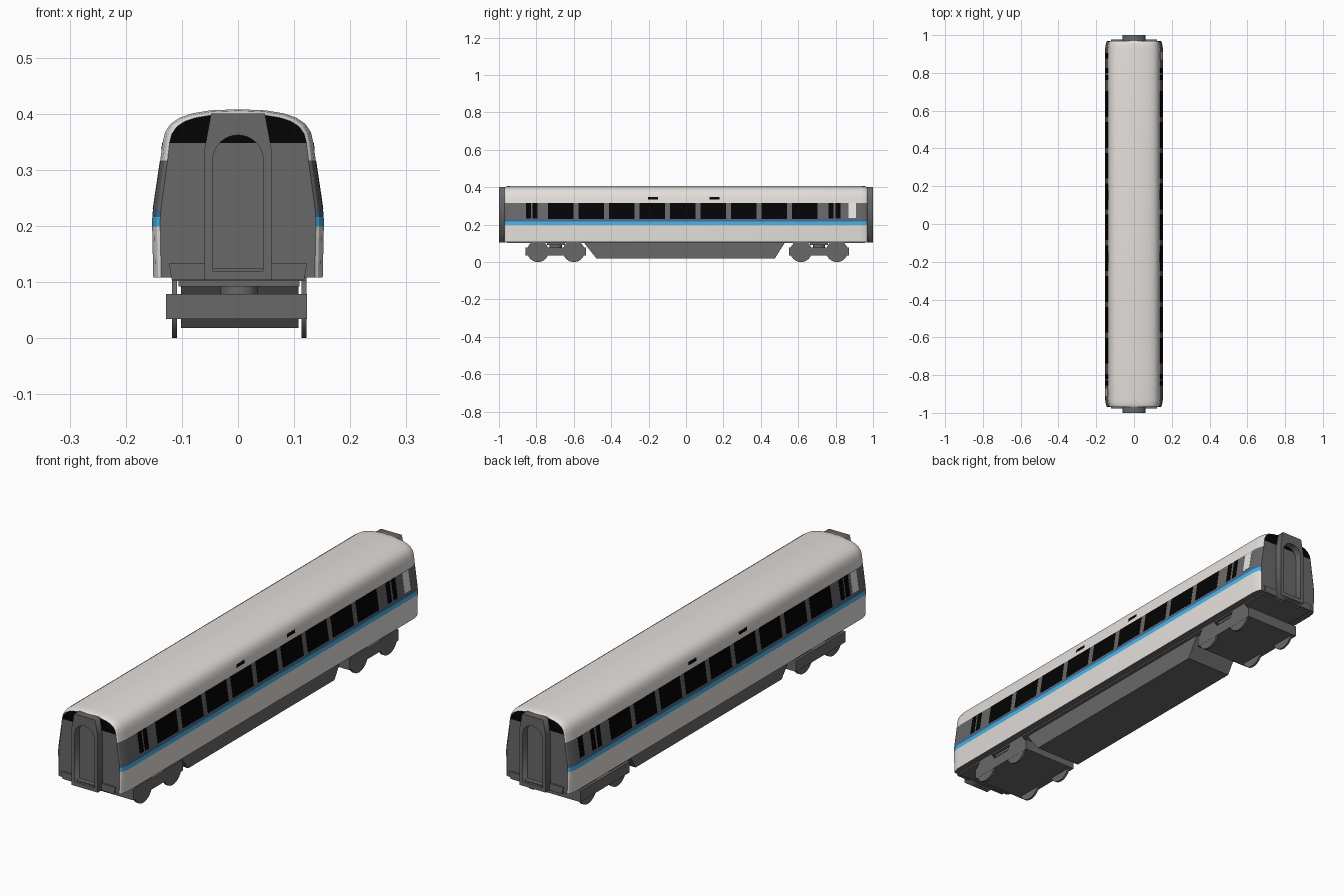
import bpy, bmesh, math
from mathutils import Matrix

if "Cube" in bpy.data.objects:
    bpy.data.objects.remove(bpy.data.objects["Cube"])


def material(name, rgb):
    m = bpy.data.materials.new(name)
    m.diffuse_color = (*rgb, 1)
    m.use_nodes = True
    m.node_tree.nodes["Principled BSDF"].inputs["Base Color"].default_value = m.diffuse_color
    return m


WHITE = material("warm white paint", (0.78, 0.74, 0.71))
GREY = material("dark grey", (0.14, 0.14, 0.14))
LIGHT_BLUE = material("light blue", (0.06, 0.47, 0.80))
DARK_BLUE = material("dark blue", (0.07, 0.14, 0.28))
BLACK = material("black glass", (0.001, 0.001, 0.001))
PALE = material("pale panel", (0.88, 0.87, 0.86))


def finish(name, bm, mats, smooth=False):
    bmesh.ops.recalc_face_normals(bm, faces=bm.faces[:])
    mesh = bpy.data.meshes.new(name)
    bm.to_mesh(mesh)
    bm.free()
    ob = bpy.data.objects.new(name, mesh)
    bpy.context.collection.objects.link(ob)
    for m in mats:
        mesh.materials.append(m)
    if smooth:
        bpy.ops.object.select_all(action='DESELECT')
        ob.select_set(True)
        bpy.context.view_layer.objects.active = ob
        bpy.ops.object.shade_smooth_by_angle(angle=math.radians(30))
    return ob


def prism(name, a, b, mat):
    """Solid joining two matching outlines of 3D points."""
    bm = bmesh.new()
    va, vb = [[bm.verts.new(p) for p in ring] for ring in (a, b)]
    bm.faces.new(va)
    bm.faces.new(vb)
    for i in range(len(a)):
        j = (i + 1) % len(a)
        bm.faces.new((va[i], va[j], vb[j], vb[i]))
    return finish(name, bm, [mat])


def box(name, x, y, z, mat=GREY):
    ring = [(x[0], y[0]), (x[1], y[0]), (x[1], y[1]), (x[0], y[1])]
    return prism(name, [(*p, z[0]) for p in ring], [(*p, z[1]) for p in ring], mat)


def cylinder(name, radius, depth, loc, along_x=False, segs=32):
    bm = bmesh.new()
    m = Matrix.Translation(loc)
    if along_x:
        m = m @ Matrix.Rotation(math.pi / 2, 4, 'Y')
    bmesh.ops.create_cone(bm, cap_ends=True, segments=segs, radius1=radius,
                          radius2=radius, depth=depth, matrix=m)
    return finish(name, bm, [GREY], True)


# Body shell: half cross-section lofted along y, pulled in at both ends
HALF = [(0.151, 0.108), (0.153, 0.199), (0.1528, 0.216), (0.1515, 0.23),
        (0.1385, 0.317), (0.1345, 0.348), (0.130, 0.367), (0.120, 0.382),
        (0.104, 0.393), (0.082, 0.4005), (0.05, 0.406), (0, 0.408)]
PROFILE = HALF + [(-x, z) for x, z in reversed(HALF[:-1])]
ENDS = [(0.97, 0.014), (0.966, 0.0085), (0.955, 0.004), (0.93, 0.0)]
STATIONS = [(-y, d) for y, d in ENDS] + [(y, d) for y, d in reversed(ENDS)]


def build_body():
    bm = bmesh.new()
    rings = []
    for y, inset in STATIONS:
        ring = []
        for x, z in PROFILE:
            drop = 0.6 * inset * max(0, z - 0.348) / 0.06
            ring.append(bm.verts.new((x * (1 - inset / 0.15), y, z - drop)))
        rings.append(ring)
    n = len(PROFILE)
    for r0, r1 in zip(rings, rings[1:]):
        for i in range(n):
            j = (i + 1) % n
            f = bm.faces.new((r0[i], r0[j], r1[j], r1[i]))
            z = (PROFILE[i][1] + PROFILE[j][1]) / 2
            if i == n - 1 or 0.23 < z < 0.317:
                f.material_index = 1          # floor and window band
            elif 0.199 < z < 0.216:
                f.material_index = 2          # light stripe
            elif 0.216 < z < 0.23:
                f.material_index = 3          # dark stripe
    for ring in (rings[0], rings[-1]):        # end wall, glazed at the top
        f = bm.faces.new(ring[:6] + ring[-6:])
        f.material_index = 1
        f = bm.faces.new(ring[5:-5])
        f.material_index = 4
    finish("car_body", bm, [WHITE, GREY, LIGHT_BLUE, DARK_BLUE, BLACK], True)


build_body()


def side_x(z):
    for (x0, z0), (x1, z1) in zip(HALF, HALF[1:]):
        if z0 <= z <= z1:
            return x0 + (x1 - x0) * (z - z0) / (z1 - z0)


def side_plate(name, side, y0, y1, z0, z1, mat=BLACK):
    """Thin plate that follows the sloping side wall."""
    def ring(off):
        return [(side * (side_x(z) + off), y, z)
                for y, z in ((y0, z0), (y1, z0), (y1, z1), (y0, z1))]
    prism(name, ring(-0.001), ring(0.0007), mat)


# Side glazing, door windows, vents
for side in (-1, 1):
    for i in range(9):
        c = -0.018 + (i - 4) * 0.1632
        side_plate("side_window", side, c - 0.068, c + 0.068, 0.231, 0.316)
    for y in (-0.842, -0.808, 0.775, 0.812):
        side_plate("door_window", side, y - 0.013, y + 0.013, 0.233, 0.316)
    for y in (-0.177, 0.152):
        side_plate("side_vent", side, y - 0.026, y + 0.026, 0.335, 0.3475)
    side_plate("end_panel", side, side * 0.89 - 0.02, side * 0.89 + 0.02, 0.235, 0.315, PALE)
side_plate("narrow_end_window", -1, 0.875, 0.905, 0.235, 0.315)


# Gangway frame: filled outline with an arched opening
def gangway(end):
    arch = [(0.045 * math.cos(t), 0.317 + 0.045 * math.sin(t))
            for t in [math.pi * k / 16 for k in range(17)]]
    outer = [(-0.06, 0.104), (0.06, 0.104), (0.06, 0.335), (0.048, 0.40), (-0.048, 0.40), (-0.06, 0.335)]
    inner = [(-0.045, 0.12), (0.045, 0.12)] + arch
    cu = bpy.data.curves.new("gangway_outline", 'CURVE')
    cu.dimensions = '2D'
    cu.fill_mode = 'BOTH'
    cu.extrude = 0.017
    for pts in (outer, inner):
        s = cu.splines.new('POLY')
        s.points.add(len(pts) - 1)
        for p, (x, z) in zip(s.points, pts):
            p.co = (x, z, 0, 1)
        s.use_cyclic_u = True
    tmp = bpy.data.objects.new("gangway_outline", cu)
    bpy.context.collection.objects.link(tmp)
    bpy.context.view_layer.update()
    mesh = bpy.data.meshes.new_from_object(tmp.evaluated_get(bpy.context.evaluated_depsgraph_get()))
    bpy.data.objects.remove(tmp)
    mesh.transform(Matrix.Translation((0, end * 0.983, 0)) @ Matrix.Rotation(math.pi / 2, 4, 'X'))
    mesh.name = "gangway_frame"
    mesh.materials.clear()
    mesh.materials.append(GREY)
    ob = bpy.data.objects.new("gangway_frame", mesh)
    bpy.context.collection.objects.link(ob)


for end in (-1, 1):
    gangway(end)
    box("gangway_sill", (-0.045, 0.045), sorted((end * 0.968, end * 0.99)), (0.12, 0.124))
    for side in (-1, 1):
        outline = [(0.06, 0.104), (0.118, 0.104), (0.123, 0.133), (0.06, 0.133)]
        prism("end_step_plate", [(side * x, end * 0.965, z) for x, z in outline],
              [(side * x, end * 0.976, z) for x, z in outline], GREY)

# Underframe
box("floor_sole", (-0.118, 0.122), (-0.96, 0.96), (0.102, 0.11))
trough = [(-0.55, 0.109), (-0.478, 0.018), (0.474, 0.018), (0.532, 0.109)]
prism("equipment_trough", [(-0.102, y, z) for y, z in trough],
      [(0.108, y, z) for y, z in trough], GREY)

# Bogies
for c in (-0.696, 0.711):
    box("bogie_frame", (-0.128, 0.123), (c - 0.161, c + 0.161), (0.034, 0.079))
    box("bogie_bolster", (-0.106, 0.11), (c - 0.048, c + 0.048), (0.092, 0.104))
    cylinder("bogie_pivot", 0.033, 0.02, (0.002, c, 0.086))
    for dy in (-0.096, 0.096):
        cylinder("axle", 0.012, 0.23, (0.002, c + dy, 0.058), True, 12)
        for x in (-0.1135, 0.118):
            cylinder("wheel", 0.058, 0.009, (x, c + dy, 0.058), True)
